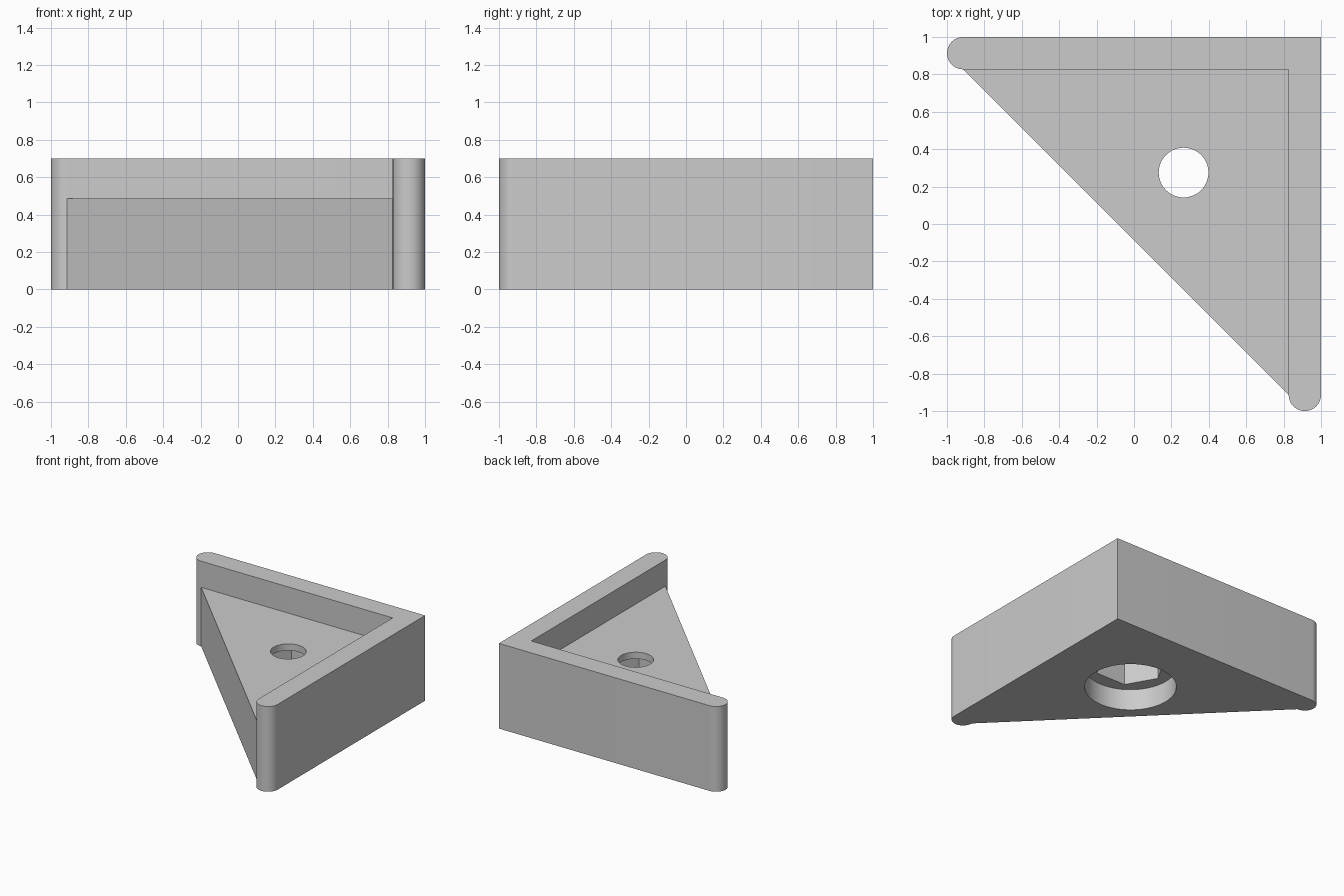
import bpy
import bmesh
from math import cos, sin, pi

old = bpy.data.objects.get("Cube")
if old:
    bpy.data.objects.remove(old, do_unlink=True)

HEIGHT, FLOOR, INNER = 0.70, 0.485, 0.827
MID = (1 + INNER) / 2          # centre line of the walls
R = (1 - INNER) / 2            # radius of the rounded wall ends
HOLE = (0.265, 0.275)

grey = bpy.data.materials.new("plain_grey")
grey.use_nodes = True
colour = (0.6, 0.6, 0.6, 1)
grey.diffuse_color = colour
grey.node_tree.nodes["Principled BSDF"].inputs["Base Color"].default_value = colour


def arc(cx, cy, r, start, end, n):
    """Points along an arc, both ends included."""
    return [(cx + r * cos(start + (end - start) * i / n),
             cy + r * sin(start + (end - start) * i / n)) for i in range(n + 1)]


def prism(name, outline, z0, z1):
    """Extrude a counter-clockwise outline from z0 to z1."""
    bm = bmesh.new()
    face = bm.faces.new([bm.verts.new((x, y, z0)) for x, y in outline])
    top = bmesh.ops.extrude_face_region(bm, geom=[face])["geom"]
    bmesh.ops.translate(bm, vec=(0, 0, z1 - z0),
                        verts=[v for v in top if isinstance(v, bmesh.types.BMVert)])
    bmesh.ops.recalc_face_normals(bm, faces=bm.faces)
    mesh = bpy.data.meshes.new(name)
    bm.to_mesh(mesh)
    bm.free()
    mesh.materials.append(grey)
    obj = bpy.data.objects.new(name, mesh)
    bpy.context.collection.objects.link(obj)
    return obj


def combine(target, other, operation):
    """Apply a boolean and remove the helper."""
    bpy.context.view_layer.objects.active = target
    mod = target.modifiers.new(operation, "BOOLEAN")
    mod.operation, mod.object, mod.solver = operation, other, "EXACT"
    bpy.ops.object.modifier_apply(modifier=mod.name)
    bpy.data.objects.remove(other, do_unlink=True)


# L-shaped walls with rounded ends
walls = ([(1, 1)]
         + arc(-MID, MID, R, pi / 2, 3 * pi / 2, 24)
         + [(INNER, INNER)]
         + arc(MID, -MID, R, pi, 2 * pi, 24))
bracket = prism("corner_bracket", walls, 0, HEIGHT)

# Triangular floor plate, tucked into the walls
plate = prism("floor_plate", [(-MID, INNER), (INNER, -MID), (MID, -MID),
                              (MID, MID), (-MID, MID)], 0, FLOOR)
combine(bracket, plate, "UNION")

# Counterbore, hexagonal nut pocket and screw hole
for name, radius, sides, z0, z1 in (("counterbore", 0.345, 64, -0.1, 0.175),
                                    ("nut_pocket", 0.27, 6, 0.1, 0.43),
                                    ("screw_hole", 0.133, 48, 0.4, 0.6)):
    cutter = prism(name, arc(*HOLE, radius, 0, 2 * pi, sides)[:-1], z0, z1)
    combine(bracket, cutter, "DIFFERENCE")

# Smooth rounded ends and bores, sharp edges elsewhere
bpy.ops.object.select_all(action="DESELECT")
bracket.select_set(True)
bpy.context.view_layer.objects.active = bracket
bpy.ops.object.shade_smooth_by_angle(angle=pi / 6)
